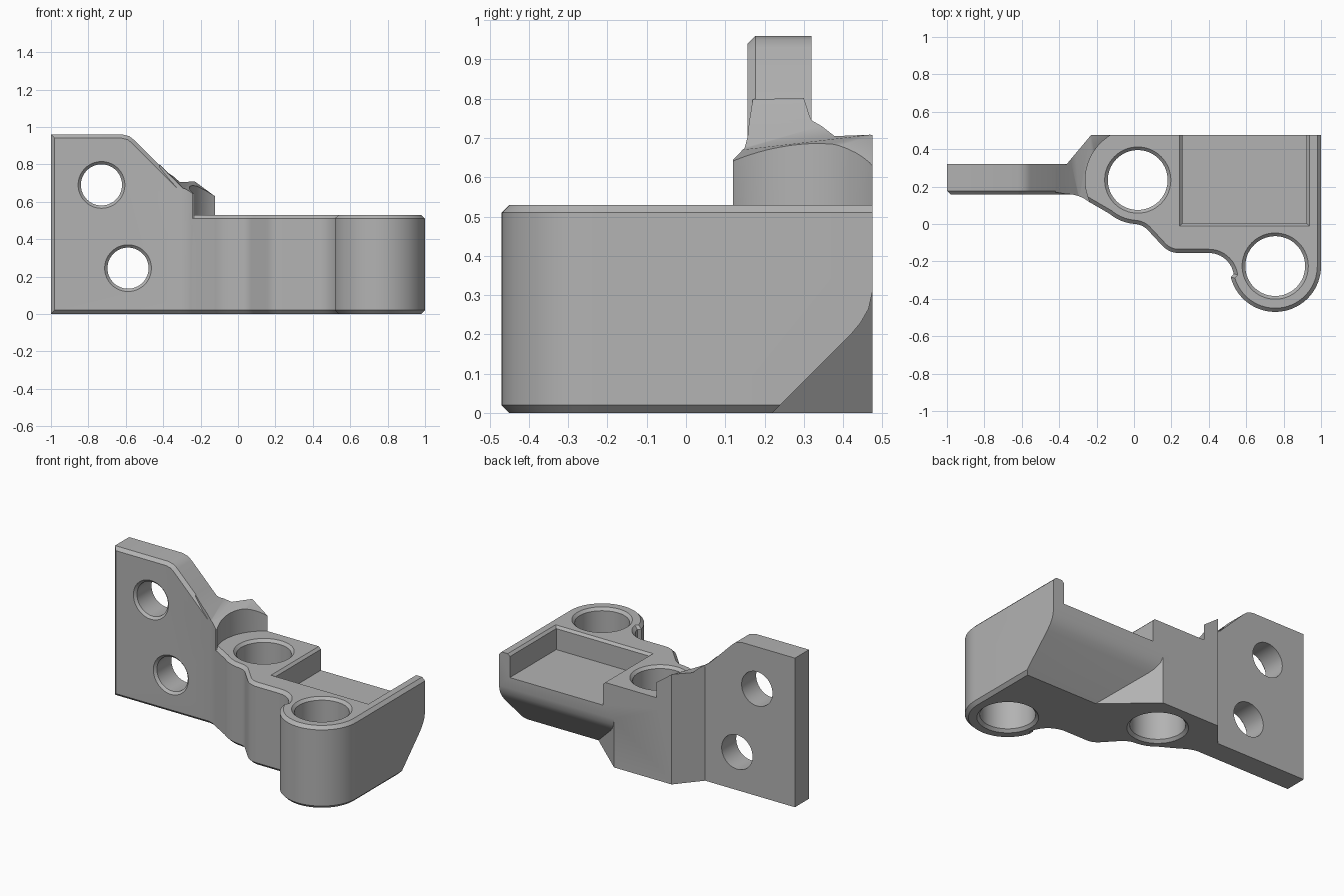
import bpy, bmesh, math
from mathutils import Vector

cube = bpy.data.objects.get("Cube")
if cube:
    bpy.data.objects.remove(cube, do_unlink=True)

mat = bpy.data.materials.new("plain grey")
mat.use_nodes = True
grey = (0.45, 0.45, 0.45, 1)
mat.diffuse_color = grey
mat.node_tree.nodes["Principled BSDF"].inputs["Base Color"].default_value = grey

CHAMFER = 0.02
HEIGHT = 0.53


def loft(name, rings):
    """Closed solid through rings of 3D points, capped at both ends."""
    bm = bmesh.new()
    loops = [[bm.verts.new(p) for p in ring] for ring in rings]
    n = len(loops[0])
    for a, b in zip(loops, loops[1:]):
        for i in range(n):
            j = (i + 1) % n
            bm.faces.new((a[i], a[j], b[j], b[i]))
    bm.faces.new(loops[0][::-1])
    bm.faces.new(loops[-1])
    bmesh.ops.recalc_face_normals(bm, faces=bm.faces)
    mesh = bpy.data.meshes.new(name)
    bm.to_mesh(mesh)
    bm.free()
    mesh.materials.append(mat)
    obj = bpy.data.objects.new(name, mesh)
    bpy.context.collection.objects.link(obj)
    return obj


def combine(obj, other, operation):
    """Apply a boolean and discard the helper."""
    mod = obj.modifiers.new("boolean", 'BOOLEAN')
    mod.operation, mod.solver, mod.object = operation, 'EXACT', other
    bpy.context.view_layer.objects.active = obj
    bpy.ops.object.modifier_apply(modifier=mod.name)
    bpy.data.objects.remove(other, do_unlink=True)


def arc(cx, cy, r, start, end, steps=12):
    angles = [math.radians(start + (end - start) * i / steps) for i in range(steps + 1)]
    return [(cx + r * math.cos(a), cy + r * math.sin(a)) for a in angles]


def inset(poly, dists):
    """Move each edge of a counter-clockwise polygon inward by its distance."""
    out = []
    n = len(poly)
    for i in range(n):
        p, q, r = (Vector(poly[k % n]) for k in (i - 1, i, i + 1))
        e, f = (q - p).normalized(), (r - q).normalized()
        m1, m2 = Vector((-e.y, e.x)), Vector((-f.y, f.x))
        d1, d2 = dists[i - 1], dists[i]
        det = m1.x * m2.y - m1.y * m2.x
        if abs(det) < 0.02:
            out.append(tuple(q + m2 * d2))
        else:
            out.append((q.x + (d1 * m2.y - d2 * m1.y) / det,
                        q.y + (m1.x * d2 - m2.x * d1) / det))
    return out


def at_z(poly, z):
    return [(x, y, z) for x, y in poly]


def at_y(poly, y):
    return [(x, y, z) for x, z in poly]


def lathe(name, cx, cy, steps, place):
    return loft(name, [place(arc(cx, cy, r, 0, 360, 64)[:-1], h) for h, r in steps])


# Main block: curved front outline, chamfered above and below
front = [(-0.42, 0.17)]
front += arc(-0.36, -0.03, 0.19, 90, 52)
front += arc(0.02, 0.235, 0.235, 230, 264)
front += arc(0, -0.1, 0.1, 85, 42)
front += arc(0.24, -0.035, 0.12, 225, 270)
front += arc(0.4, -0.29, 0.135, 90, 10)
front += arc(0.755, -0.225, 0.245, 194, 360, 32)
back = [(1, 0.475), (-0.23, 0.475), (-0.36, 0.32), (-0.42, 0.3)]
outline = front + back
small = inset(outline, [CHAMFER] * len(front) + [0] * len(back))
bracket = loft("bracket", [at_z(small, 0), at_z(outline, CHAMFER),
                           at_z(outline, HEIGHT - CHAMFER), at_z(small, HEIGHT)])

# Undercut below the back, ending in a diagonal wall beside the bore
under = [(0.12, -0.1), (0.22, 0), (0.42, 0.2), (0.445, 0.23), (0.465, 0.265),
         (0.475, 0.31), (0.6, 0.31), (0.6, -0.1)]
undercut = loft("undercut_cutter", [[(0.18 + (0.475 - y) * 1.137, y, z) for y, z in under],
                                    [(1.2, y, z) for y, z in under]])
combine(bracket, undercut, 'DIFFERENCE')


# Pocket open to the back, with a flared rim
def pocket_ring(grow, z):
    return at_z([(0.258 - grow, 0.003 - grow), (0.922 + grow, 0.003 - grow),
                 (0.922 + grow, 0.6), (0.258 - grow, 0.6)], z)


pocket = loft("pocket_cutter", [pocket_ring(0, 0.38), pocket_ring(0, HEIGHT - 0.015),
                                pocket_ring(0.03, HEIGHT + 0.015)])
combine(bracket, pocket, 'DIFFERENCE')

# Upright plate with a sloped shoulder and chamfered front
profile = [(-1, 0), (-0.265, 0), (-0.265, 0.6), (-0.272, 0.635), (-0.29, 0.665),
           (-0.555, 0.93), (-0.58, 0.95), (-0.62, 0.96), (-1, 0.96)]
plate = loft("plate", [at_y(inset(profile, [CHAMFER] * len(profile)), 0.157),
                       at_y(profile, 0.157 + CHAMFER), at_y(profile, 0.32)])

# Web joining the plate to the block, shaped by a sloped top and the bore clearance
web_outline = front[:14] + [(-0.08, 0.13), (-0.08, 0.475)] + back[1:]
web = loft("web", [at_z(web_outline, 0.45), at_z(web_outline, 0.95)])
top_front = [(-0.5, 0.88), (-0.37, 0.745), (-0.29, 0.665), (-0.2, 0.62), (-0.05, 0.55)]
top_back = [(-0.5, 0.88), (-0.38, 0.765), (-0.32, 0.722), (-0.23, 0.712), (-0.05, 0.58)]
lid = [(-0.05, 1.2), (-0.5, 1.2)]
combine(web, loft("slope_cutter", [at_y(top_front + lid, 0.1), at_y(top_back + lid, 0.5)]),
        'DIFFERENCE')
combine(web, lathe("clearance_cutter", 0.02, 0.235, [(0.3, 0.28), (1.2, 0.28)], at_z),
        'DIFFERENCE')

combine(bracket, plate, 'UNION')
combine(bracket, web, 'UNION')

# Two vertical bores, chamfered at both ends
for x, y in ((0.02, 0.235), (0.755, -0.225)):
    steps = [(-0.02, 0.197), (0.017, 0.16), (HEIGHT - 0.017, 0.16), (HEIGHT + 0.02, 0.197)]
    combine(bracket, lathe("bore_cutter", x, y, steps, at_z), 'DIFFERENCE')

# Two plate holes, chamfered at the front
for x, z in ((-0.73, 0.69), (-0.588, 0.245)):
    steps = [(0.137, 0.145), (0.172, 0.11), (0.4, 0.11)]
    combine(bracket, lathe("hole_cutter", x, z, steps, at_y), 'DIFFERENCE')

bpy.ops.object.select_all(action='DESELECT')
bracket.select_set(True)
bpy.context.view_layer.objects.active = bracket
bpy.ops.object.shade_smooth_by_angle(angle=math.radians(30))
